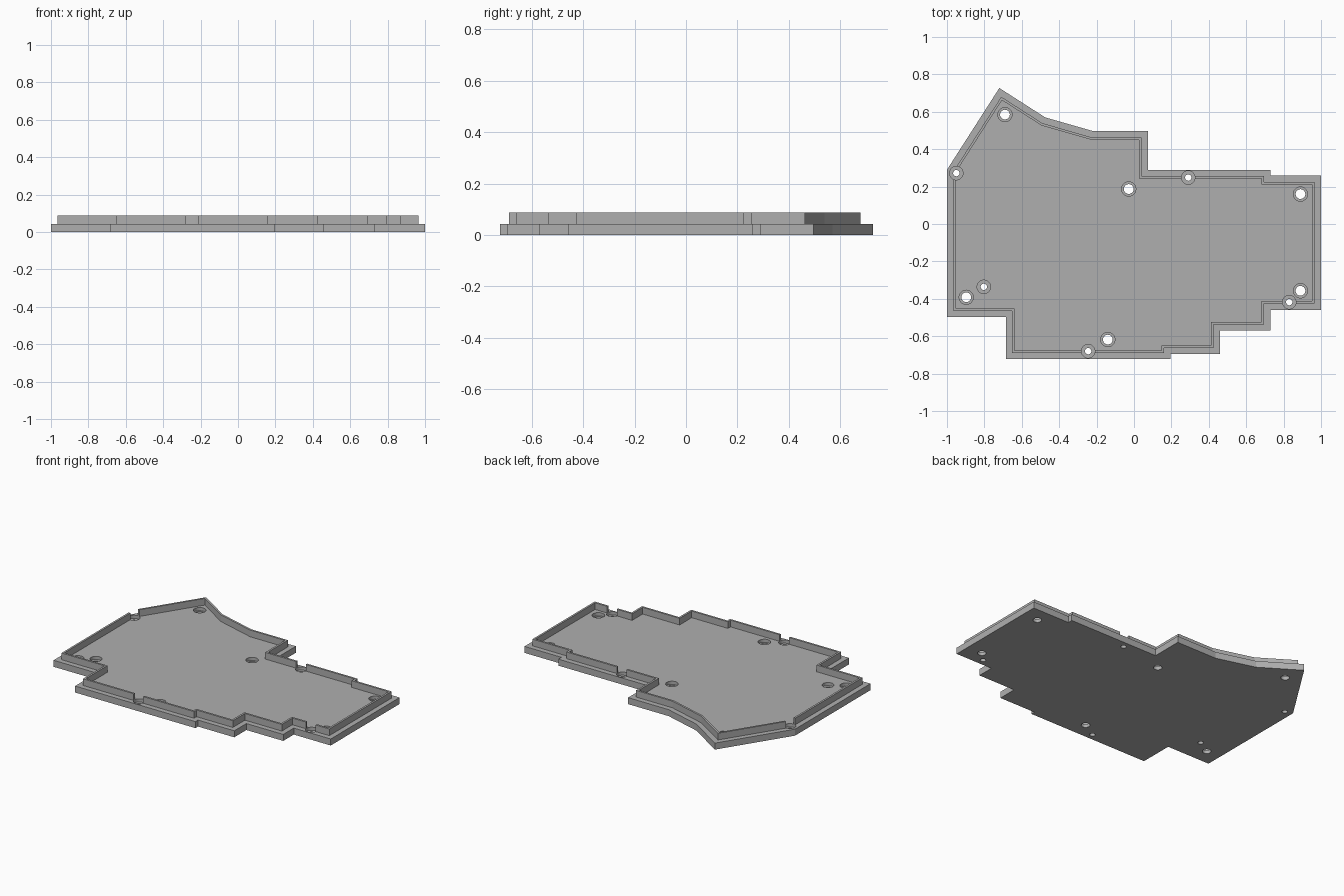
import bpy
import bmesh
import math
from mathutils import Vector

cube = bpy.data.objects.get("Cube")
if cube:
    bpy.data.objects.remove(cube, do_unlink=True)

PLATE_TOP, RIM_TOP, BORE_FLOOR = 0.043, 0.087, 0.022
RIM_OUTER, RIM_INNER = 0.034, 0.047

# Plate outline, clockwise from the left end
OUTLINE = [Vector(p) for p in (
    (-1, .29), (-.72, .727), (-.475, .57), (-.22, .497), (.075, .497),
    (.075, .29), (.73, .29), (.73, .258), (1, .258), (1, -.46), (.73, -.46),
    (.73, -.57), (.46, -.57), (.46, -.696), (.195, -.696), (.195, -.723),
    (-.685, -.723), (-.685, -.498), (-1, -.498))]

BIG_HOLES = [(-.69, .585), (-.028, .187), (.89, .16), (.89, -.357),
             (-.897, -.392), (-.14, -.618)]
SMALL_HOLES = [(-.95, .272), (.29, .248), (.83, -.418), (-.245, -.68),
               (-.803, -.336)]

grey = bpy.data.materials.new("grey plastic")
grey.use_nodes = True
colour = (0.43, 0.43, 0.43, 1)
grey.diffuse_color = colour
grey.node_tree.nodes["Principled BSDF"].inputs["Base Color"].default_value = colour


def inset(points, distance):
    """Mitred inward offset of a clockwise outline."""
    result = []
    for i, p in enumerate(points):
        a = (p - points[i - 1]).normalized()
        b = (points[(i + 1) % len(points)] - p).normalized()
        na, nb = Vector((a.y, -a.x)), Vector((b.y, -b.x))
        result.append(p + (na + nb) * distance / (1 + na.dot(nb)))
    return result


def make_object(name, bm):
    bmesh.ops.recalc_face_normals(bm, faces=bm.faces)
    mesh = bpy.data.meshes.new(name)
    bm.to_mesh(mesh)
    bm.free()
    mesh.materials.append(grey)
    obj = bpy.data.objects.new(name, mesh)
    bpy.context.collection.objects.link(obj)
    return obj


def add_loop(bm, points, z):
    return [bm.verts.new((p.x, p.y, z)) for p in points]


def bridge(bm, first, second):
    for i in range(len(first)):
        bm.faces.new((first[i - 1], first[i], second[i], second[i - 1]))


def make_cutter(name, groups, bottom, top):
    """Upright cylinders at every hole centre."""
    bm = bmesh.new()
    for centres, radius in groups:
        for x, y in centres:
            made = bmesh.ops.create_cone(bm, cap_ends=True, segments=32, radius1=radius,
                                         radius2=radius, depth=top - bottom)
            bmesh.ops.translate(bm, verts=made["verts"], vec=(x, y, (top + bottom) / 2))
    obj = make_object(name, bm)
    obj.hide_render = True
    return obj


# Base plate
bm = bmesh.new()
low, high = add_loop(bm, OUTLINE, 0), add_loop(bm, OUTLINE, PLATE_TOP)
bridge(bm, low, high)
bm.faces.new(low)
bm.faces.new(high)
base_plate = make_object("base_plate", bm)

# Thin raised rim
bm = bmesh.new()
outer, inner = inset(OUTLINE, RIM_OUTER), inset(OUTLINE, RIM_INNER)
loops = [add_loop(bm, outer, PLATE_TOP), add_loop(bm, outer, RIM_TOP),
         add_loop(bm, inner, RIM_TOP), add_loop(bm, inner, PLATE_TOP)]
for i in range(4):
    bridge(bm, loops[i - 1], loops[i])
rim = make_object("rim", bm)

# Through holes and counterbores, which also notch the rim
shafts = make_cutter("hole_cutter", [(BIG_HOLES, .026), (SMALL_HOLES, .017)], -.1, .2)
bores = make_cutter("counterbore_cutter", [(BIG_HOLES, .038), (SMALL_HOLES, .036)],
                    BORE_FLOOR, .2)

for obj in (base_plate, rim):
    bpy.ops.object.select_all(action="DESELECT")
    obj.select_set(True)
    bpy.context.view_layer.objects.active = obj
    for cutter in (bores, shafts):
        mod = obj.modifiers.new(cutter.name, "BOOLEAN")
        mod.operation = "DIFFERENCE"
        mod.solver = "EXACT"
        mod.object = cutter
        bpy.ops.object.modifier_apply(modifier=mod.name)
    bpy.ops.object.shade_smooth_by_angle(angle=math.radians(13))

for cutter in (bores, shafts):
    bpy.data.objects.remove(cutter, do_unlink=True)
